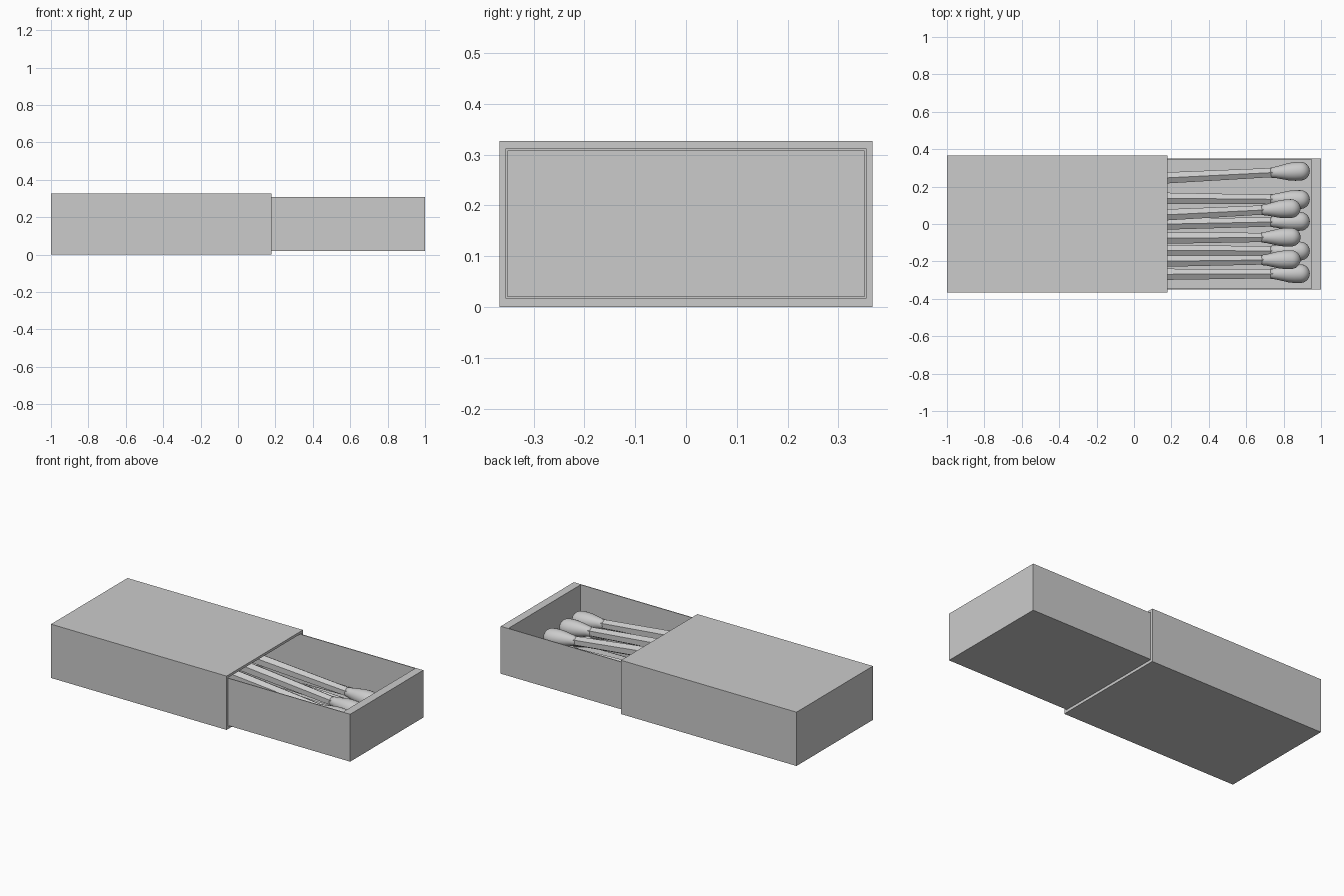
import bpy, bmesh, math
from mathutils import Vector, Matrix

old = bpy.data.objects.get("Cube")
if old:
    bpy.data.objects.remove(old, do_unlink=True)

grey = bpy.data.materials.new("light_grey")
grey.use_nodes = True
COLOUR = (0.6, 0.6, 0.6, 1)
grey.diffuse_color = COLOUR
grey.node_tree.nodes["Principled BSDF"].inputs["Base Color"].default_value = COLOUR


def finish(name, bm):
    bmesh.ops.recalc_face_normals(bm, faces=bm.faces)
    mesh = bpy.data.meshes.new(name)
    bm.to_mesh(mesh)
    bm.free()
    mesh.materials.append(grey)
    obj = bpy.data.objects.new(name, mesh)
    bpy.context.collection.objects.link(obj)
    return obj


def add_box(bm, lo, hi):
    lo, hi = Vector(lo), Vector(hi)
    mat = Matrix.Translation((lo + hi) / 2) @ Matrix.Diagonal((hi - lo).to_4d())
    return bmesh.ops.create_cube(bm, size=1, matrix=mat)["verts"]


def hollow_box(name, lo, hi, cut_lo, cut_hi, open_axis):
    """Box with a cavity that opens through its positive side on open_axis."""
    bm = bmesh.new()
    add_box(bm, lo, hi)
    bm.normal_update()
    rim = max(bm.faces, key=lambda f: f.normal[open_axis])
    bmesh.ops.inset_individual(bm, faces=[rim], thickness=0.001)
    # Place the inner rim, then push it down to the cavity end
    for v in rim.verts:
        for a in range(3):
            if a != open_axis:
                mid = (lo[a] + hi[a]) / 2
                v.co[a] = cut_hi[a] if v.co[a] > mid else cut_lo[a]
    new = bmesh.ops.extrude_discrete_faces(bm, faces=[rim])["faces"][0]
    for v in new.verts:
        v.co[open_axis] = cut_lo[open_axis]
    return finish(name, bm)


# Outer sleeve, open towards +x
hollow_box("sleeve", (-1, -.367, 0), (.18, .367, .327),
           (-.985, -.354, .017), (.18, .354, .312), 0)

# Sliding drawer, open at the top, with thick end walls
hollow_box("drawer", (-.18, -.351, .02), (1, .351, .308),
           (-.13, -.346, .03), (.95, .346, .308), 2)


def match(name, tip, slope_y, slope_z, length):
    """Faceted stick plus a smooth rounded head, pointing from the tip backwards."""
    direction = Vector((-1, slope_y, slope_z)).normalized()
    place = Matrix.Translation(tip) @ direction.to_track_quat("Z", "Y").to_matrix().to_4x4()
    # Bulbous head lathed around the stick axis
    profile = [(0, 0)]
    profile += [(.05 * math.sin(a), .05 - .05 * math.cos(a))
                for a in (math.radians(15 * i) for i in range(1, 7))]
    profile += [(.05, .08), (.046, .115), (.038, .15), (.03, .185), (.027, .21), (0, .21)]
    bm = bmesh.new()
    verts = [bm.verts.new((r, 0, z)) for r, z in profile]
    edges = [bm.edges.new(pair) for pair in zip(verts, verts[1:])]
    bmesh.ops.spin(bm, geom=verts + edges, axis=(0, 0, 1), cent=(0, 0, 0),
                   angle=math.tau, steps=24)
    bmesh.ops.remove_doubles(bm, verts=bm.verts, dist=.0005)
    bmesh.ops.transform(bm, matrix=place, verts=bm.verts)
    head = finish(name + "_head", bm)
    for p in head.data.polygons:
        p.use_smooth = True
    # Six-sided tapering stick
    bm = bmesh.new()
    start = .16
    bmesh.ops.create_cone(bm, cap_ends=True, segments=6, radius1=.028, radius2=.037,
                          depth=length - start,
                          matrix=place @ Matrix.Translation((0, 0, (length + start) / 2)))
    finish(name + "_stick", bm)


# Lower layer lies near the drawer floor: (tip y, sideways slope)
for i, (y, slope) in enumerate([(.285, -.05), (.13, .01), (.015, -.02),
                                (-.145, .005), (-.265, -.005)]):
    match(f"lower_match_{i + 1}", (.94, y, .085), slope, .02, 1.02)

# Upper layer rests on it and tilts up into the sleeve
for i, (y, slope) in enumerate([(.085, -.05), (-.07, -.008), (-.19, -.012)]):
    match(f"upper_match_{i + 1}", (.89, y, .178), slope, .095, .95)
